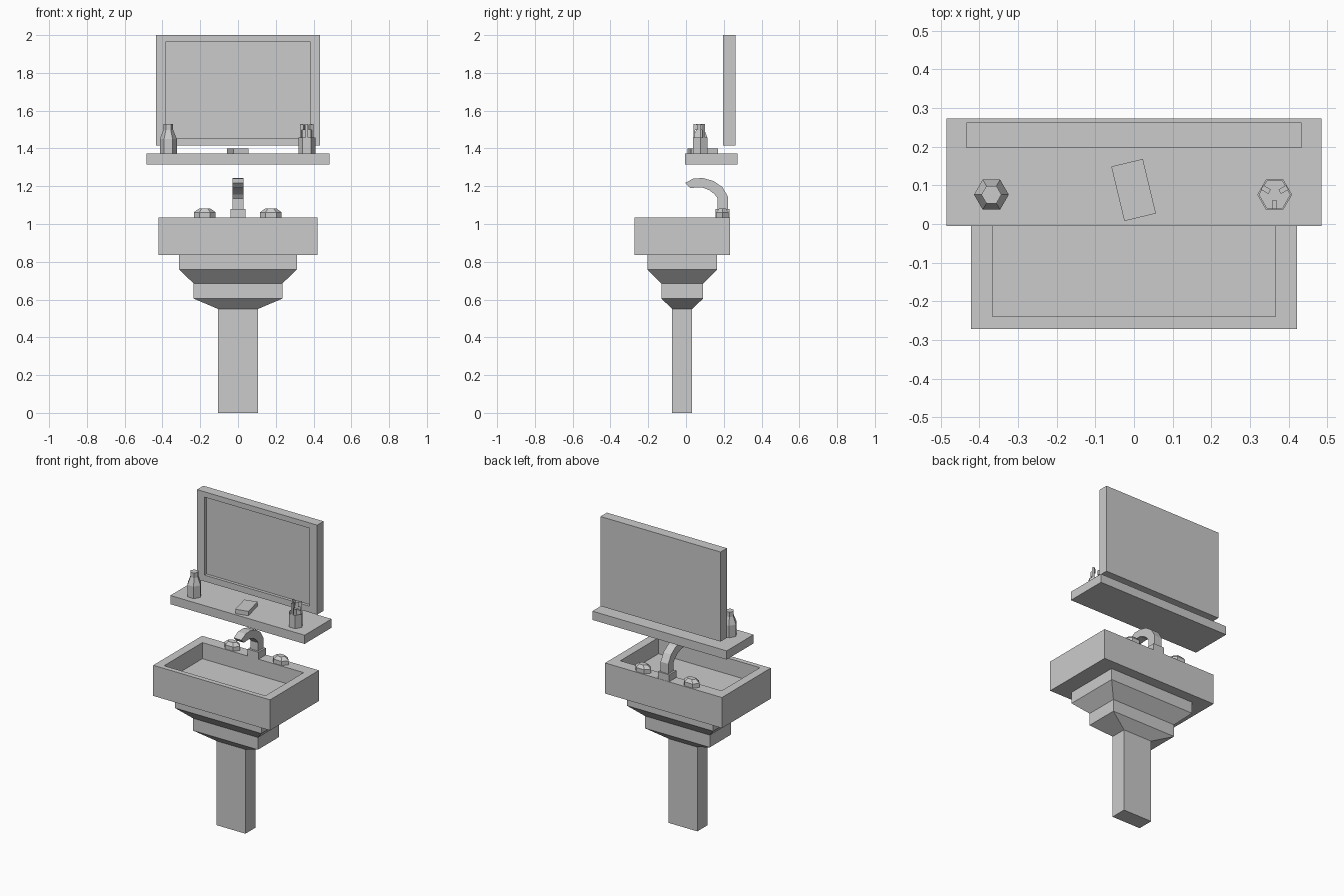
import bpy, bmesh
from math import cos, sin, pi, radians

if "Cube" in bpy.data.objects:
    bpy.data.objects.remove(bpy.data.objects["Cube"])


def finish(name, bm):
    bmesh.ops.recalc_face_normals(bm, faces=bm.faces)
    me = bpy.data.meshes.new(name)
    bm.to_mesh(me)
    bm.free()
    ob = bpy.data.objects.new(name, me)
    bpy.context.collection.objects.link(ob)
    return ob


def loft(name, rings):
    """Skin a stack of point rings and cap both ends."""
    bm = bmesh.new()
    vs = [[bm.verts.new(p) for p in r] for r in rings]
    n = len(vs[0])
    for a, b in zip(vs, vs[1:]):
        for i in range(n):
            j = (i + 1) % n
            bm.faces.new((a[i], a[j], b[j], b[i]))
    bm.faces.new(vs[0][::-1])
    bm.faces.new(vs[-1])
    return finish(name, bm)


def rect(x, y0, y1, z):
    return [(-x, y0, z), (x, y0, z), (x, y1, z), (-x, y1, z)]


def hexa(cx, cy, rx, ry, z):
    return [(cx + rx * cos(i * pi / 3), cy + ry * sin(i * pi / 3), z) for i in range(6)]


def box(name, centre, size, angle=0):
    cx, cy, cz = centre
    sx, sy, sz = (s / 2 for s in size)
    c, s = cos(angle), sin(angle)
    ring = [(-sx, -sy), (sx, -sy), (sx, sy), (-sx, sy)]
    return loft(name, [[(cx + x * c - y * s, cy + x * s + y * c, cz + z) for x, y in ring]
                       for z in (-sz, sz)])


# pedestal: column with two stepped, tapered tiers
loft("pedestal", [rect(0.105, -0.073, 0.033, 0), rect(0.105, -0.073, 0.033, 0.55),
                  rect(0.235, -0.13, 0.09, 0.605), rect(0.235, -0.13, 0.09, 0.685),
                  rect(0.312, -0.205, 0.165, 0.76), rect(0.312, -0.205, 0.165, 0.835)])

# basin with a square-sided bowl
loft("basin", [rect(0.422, -0.272, 0.232, 0.835), rect(0.422, -0.272, 0.232, 1.035),
               rect(0.366, -0.24, 0.155, 1.035), rect(0.366, -0.24, 0.155, 0.93)])

# tap base, spout and the two handles
loft("tap_base", [rect(0.04, 0.155, 0.23, 1.03), rect(0.04, 0.155, 0.23, 1.08)])
outer = [(0.222, 1.075), (0.222, 1.145), (0.193, 1.195), (0.145, 1.228),
         (0.09, 1.243), (0.04, 1.241), (-0.005, 1.217)]
inner = [(0.168, 1.075), (0.168, 1.135), (0.152, 1.157), (0.125, 1.178),
         (0.085, 1.194), (0.055, 1.193), (0.022, 1.19)]
loft("tap_spout", [[(-0.028, *o), (0.028, *o), (0.028, *i), (-0.028, *i)]
                   for o, i in zip(outer, inner)])
for side, cx in (("left", -0.176), ("right", 0.174)):
    loft("tap_handle_" + side, [hexa(cx, 0.193, 0.057, 0.038, 1.03),
                                hexa(cx, 0.193, 0.057, 0.038, 1.062),
                                hexa(cx, 0.193, 0.03, 0.02, 1.082)])

# shelf
loft("shelf", [rect(0.485, -0.005, 0.273, 1.315), rect(0.485, -0.005, 0.273, 1.372)])

# mirror: frame with recessed glass
frame = []
for x, y, z0, z1 in ((0.434, 0.263, 1.415, 2.0), (0.434, 0.197, 1.415, 2.0),
                     (0.38, 0.197, 1.456, 1.965), (0.38, 0.217, 1.456, 1.965)):
    frame.append([(-x, y, z0), (x, y, z0), (x, y, z1), (-x, y, z1)])
loft("mirror", frame)

# soap bar lying askew on the shelf
box("soap", (-0.001, 0.088, 1.386), (0.084, 0.145, 0.029), radians(13.5))

# bottle
loft("bottle", [hexa(-0.369, 0.076, r, r, z) for r, z in
                ((0.045, 1.37), (0.045, 1.45), (0.026, 1.498), (0.026, 1.53))])

# open cup with three toothbrushes
CX, CY = 0.364, 0.076
loft("cup", [hexa(CX, CY, r, r, z) for r, z in
             ((0.045, 1.37), (0.045, 1.459), (0.04, 1.459), (0.04, 1.38))])
for k in range(3):
    a = -pi / 2 + k * 2 * pi / 3
    for part, rad, length, z0, z1 in (("handle", 0.033, 0.009, 1.38, 1.53),
                                      ("bristles", 0.022, 0.014, 1.497, 1.528)):
        box(f"toothbrush_{part}_{k + 1}",
            (CX + rad * cos(a), CY + rad * sin(a), (z0 + z1) / 2),
            (length, 0.013, z1 - z0), a)
